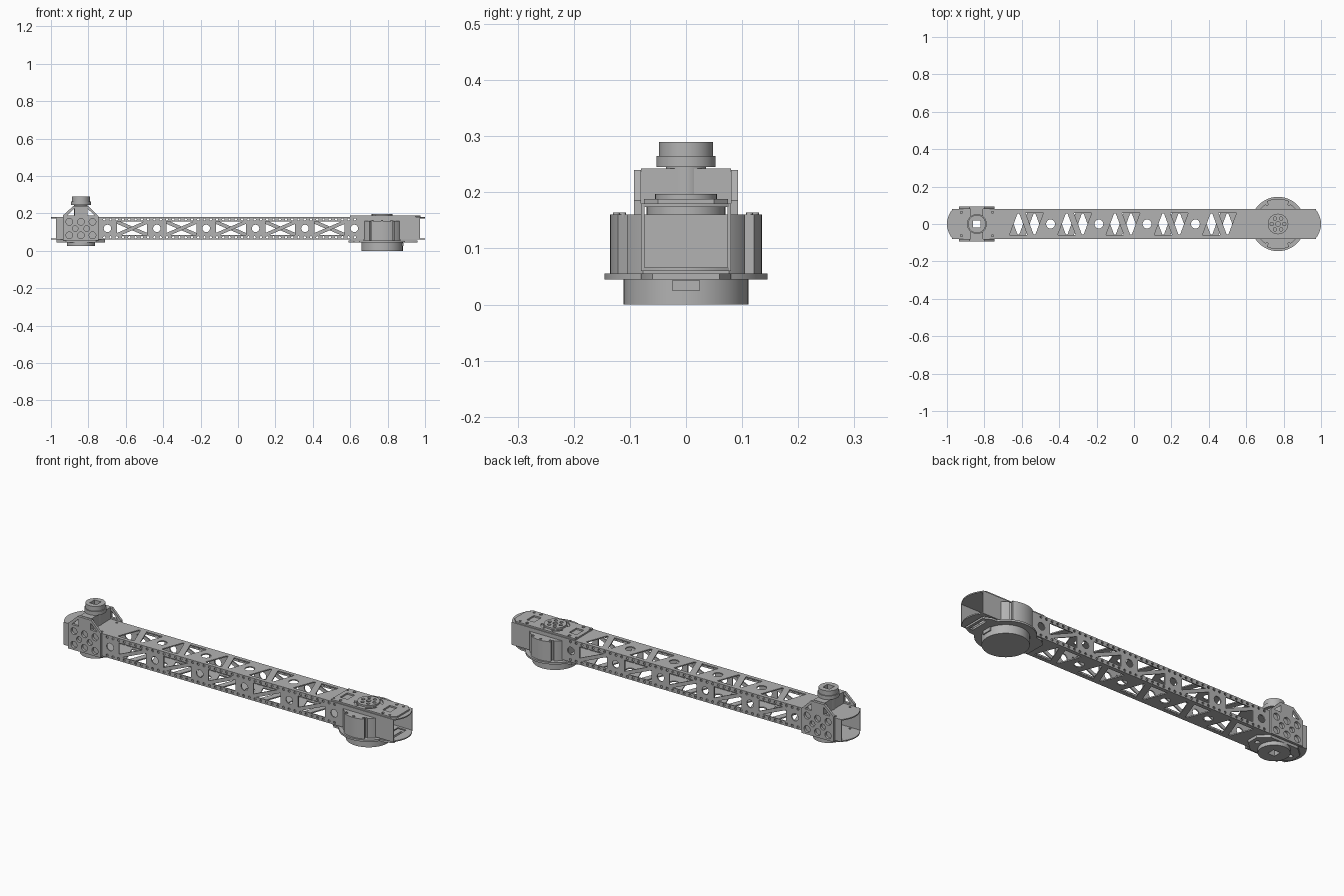
import bpy, bmesh, math
from mathutils import Matrix

cube = bpy.data.objects.get("Cube")
if cube:
    bpy.data.objects.remove(cube)

grey = bpy.data.materials.new("machined_grey")
grey.use_nodes = True
colour = (0.45, 0.45, 0.45, 1)
grey.diffuse_color = colour
grey.node_tree.nodes["Principled BSDF"].inputs["Base Color"].default_value = colour


def circle(x, y, r, n=20):
    return [(x + r * math.cos(2 * math.pi * i / n), y + r * math.sin(2 * math.pi * i / n))
            for i in range(n)]


def rect(x0, x1, y0, y1):
    return [(x0, y0), (x1, y0), (x1, y1), (x0, y1)]


def arc(x, y, r, a0, a1, n=10):
    angles = [math.radians(a0 + (a1 - a0) * i / n) for i in range(n + 1)]
    return [(x + r * math.cos(a), y + r * math.sin(a)) for a in angles]


def plate(name, outline, holes, low, high, upright=False):
    """Extrude an outline with holes along z, or along y when upright."""
    curve = bpy.data.curves.new(name, "CURVE")
    curve.dimensions = "2D"
    curve.fill_mode = "BOTH"
    curve.extrude = (high - low) / 2
    for loop in [outline] + holes:
        spline = curve.splines.new("POLY")
        spline.points.add(len(loop) - 1)
        for point, (x, y) in zip(spline.points, loop):
            point.co = (x, y, 0, 1)
        spline.use_cyclic_u = True
    temp = bpy.data.objects.new(name + "_curve", curve)
    bpy.context.collection.objects.link(temp)
    bpy.context.view_layer.update()
    mesh = bpy.data.meshes.new_from_object(temp.evaluated_get(bpy.context.evaluated_depsgraph_get()))
    bpy.data.objects.remove(temp)
    mid = (low + high) / 2
    if upright:
        mesh.transform(Matrix.Translation((0, mid, 0)) @ Matrix.Rotation(math.pi / 2, 4, "X"))
    else:
        mesh.transform(Matrix.Translation((0, 0, mid)))
    bm = bmesh.new()
    bm.from_mesh(mesh)
    bmesh.ops.remove_doubles(bm, verts=bm.verts, dist=1e-5)
    bmesh.ops.recalc_face_normals(bm, faces=bm.faces)
    bm.to_mesh(mesh)
    bm.free()
    mesh.materials.clear()
    mesh.materials.append(grey)
    obj = bpy.data.objects.new(name, mesh)
    bpy.context.collection.objects.link(obj)
    bpy.ops.object.select_all(action="DESELECT")
    obj.select_set(True)
    bpy.context.view_layer.objects.active = obj
    bpy.ops.object.shade_smooth_by_angle(angle=math.radians(30))
    return obj


shaft_x, motor_x = -0.84, 0.77

# Tube top and bottom, with bowed ends and alternating triangular windows
steps = [-0.08 + 0.016 * i for i in range(11)]
bow = [(1 - 0.03 * (y / 0.08) ** 2, y) for y in steps]
tube_outline = bow + [(-x, -y) for x, y in bow]
for name, side, low, high in (("tube_top", 1, 0.174, 0.18), ("tube_bottom", -1, 0.06, 0.066)):
    holes = [circle(shaft_x, 0, 0.036)]
    holes += [circle(shaft_x + sx * 0.083, sy * 0.062, 0.006, 10) for sx in (-1, 1) for sy in (-1, 1)]
    for i in range(5):
        for x, s in ((-0.618, side), (-0.532, -side)):
            x += 0.258 * i
            holes.append([(x - 0.048, -0.06 * s), (x + 0.048, -0.06 * s),
                          (x + 0.005, 0.055 * s), (x - 0.005, 0.055 * s)])
        if i < 4:
            holes.append(circle(-0.446 + 0.258 * i, 0, 0.024))
    if side < 0:
        holes.append([(0.9, -0.06), (0.95, -0.06), (0.95, 0.06), (0.9, 0.06)])
    plate(name, tube_outline, holes, low, high)

# Tube sides, each braced by diagonals running opposite ways
for name, side in (("tube_front", 1), ("tube_back", -1)):
    holes = [circle(-0.698 + 0.264 * i, 0.12, 0.02) for i in range(6)]
    for i in range(5):
        c = -0.566 + 0.264 * i
        for s in (-1, 1):
            holes.append([(c + s * x * side, 0.12 + s * z)
                          for x, z in ((-0.08, 0.036), (0.06, 0.036), (-0.08, -0.024))])
    holes += [circle(-0.715 + 0.0335 * i, z, 0.0065, 10) for i in range(41) for z in (0.072, 0.168)]
    y = -0.077 * side
    plate(name, rect(-0.972, 0.972, 0.06, 0.18), holes, y - 0.003, y + 0.003, True)

# Side brackets around the shaft
bracket = [(-0.935, 0.055), (-0.745, 0.055), (-0.745, 0.185),
           (-0.8, 0.24), (-0.88, 0.24), (-0.935, 0.19)]
bracket_holes = [circle(shaft_x + 0.062 * i, z, 0.018)
                 for z in (0.083, 0.155) for i in (-1, 0, 1)]
bracket_holes += [circle(shaft_x + 0.031 * i, 0.119, 0.015) for i in (-1, 1)]
bracket_holes += [[(shaft_x + s * x, z) for x, z in ((0.035, 0.188), (0.075, 0.188), (0.035, 0.226))]
                  for s in (-1, 1)]
for name, y in (("front_bracket", -0.0865), ("back_bracket", 0.0865)):
    plate(name, bracket, bracket_holes, y - 0.0065, y + 0.0065, True)

# Hollow shaft: stacked discs around a square bore
bore = [rect(shaft_x - 0.02, shaft_x + 0.02, -0.02, 0.02)]
for name, r, low, high in (("shaft_foot", 0.075, 0.025, 0.045), ("shaft_core", 0.036, 0.045, 0.245),
                           ("shaft_collar", 0.053, 0.245, 0.265), ("shaft_cap", 0.048, 0.265, 0.29)):
    plate(name, circle(shaft_x, 0, r, 40), bore, low, high)
plate("cross_block", rect(shaft_x - 0.033, shaft_x + 0.033, -0.08, 0.08), bore, 0.18, 0.242)
foot = [(shaft_x + sx * x, sy * y) for sx, sy, pts in (
    (1, 1, ((0.13, 0.03), (0.08, 0.075))), (-1, 1, ((0.08, 0.075), (0.13, 0.03))),
    (-1, -1, ((0.13, 0.03), (0.08, 0.075))), (1, -1, ((0.08, 0.075), (0.13, 0.03))))
    for x, y in pts]
foot_holes = bore + [circle(shaft_x + s * 0.1, 0, 0.012, 12) for s in (-1, 1)]
plate("foot_plate", foot, foot_holes, 0.045, 0.06)

# Motor: lobed housing, base can and flange
lobe = (arc(0, 0, 0.124, 38, 58) + arc(0, 0, 0.116, 59, 63) + arc(0, 0, 0.135, 64, 116)
        + arc(0, 0, 0.116, 117, 121) + arc(0, 0, 0.124, 122, 142))
housing = [(motor_x + x, y) for x, y in lobe] + [(motor_x - x, -y) for x, y in lobe]
plate("motor_housing", housing, [], 0.053, 0.16)
plate("motor_can", circle(motor_x, 0, 0.111, 64), [], 0.0, 0.045)
plate("can_connector", rect(motor_x + 0.1, motor_x + 0.116, -0.025, 0.025), [], 0.025, 0.043)
flange = ([(0.96, -0.06), (0.96, 0.06), (0.92, 0.08)] + arc(motor_x, 0, 0.145, 34, 146, 30)
          + [(0.62, 0.08), (0.59, 0.05), (0.59, -0.05), (0.62, -0.08)]
          + arc(motor_x, 0, 0.145, 214, 326, 30) + [(0.92, -0.08)])
plate("motor_flange", flange, [rect(0.925, 0.945, -0.05, 0.05)], 0.045, 0.055)
for i, a in enumerate((66, 90, 114, 246, 270, 294)):
    t = math.radians(a)
    plate(f"housing_bolt_{i + 1}",
          circle(motor_x + 0.124 * math.cos(t), 0.124 * math.sin(t), 0.006, 12), [], 0.155, 0.164)

# Motor top plate with curved slots, and the round hub
slots = []
for a in (20, 110, 200, 290):
    slots.append(arc(motor_x, 0, 0.07, a, a + 50) + arc(motor_x, 0, 0.058, a + 50, a))
for sx in (-1, 1):
    for sy in (-1, 1):
        slots.append(circle(motor_x + sx * 0.125, sy * 0.058, 0.008, 12))
        slots.append(circle(motor_x + sx * 0.165, sy * 0.058, 0.006, 12))
    slots.append(rect(motor_x + sx * 0.125 - 0.022, motor_x + sx * 0.125 + 0.022, -0.03, 0.03))
top = [(0.6, -0.075), (0.95, -0.075), (0.975, -0.05), (0.975, 0.05), (0.95, 0.075), (0.6, 0.075)]
plate("motor_top_plate", top, slots, 0.18, 0.188)
hub_holes = [circle(motor_x, 0, 0.012)]
for i in range(6):
    a = i * math.pi / 3
    hub_holes.append(circle(motor_x + 0.033 * math.cos(a), 0.033 * math.sin(a), 0.009, 14))
plate("motor_hub", circle(motor_x, 0, 0.055, 40), hub_holes, 0.188, 0.197)
plate("motor_core", circle(motor_x, 0, 0.07, 40), [], 0.16, 0.176)
